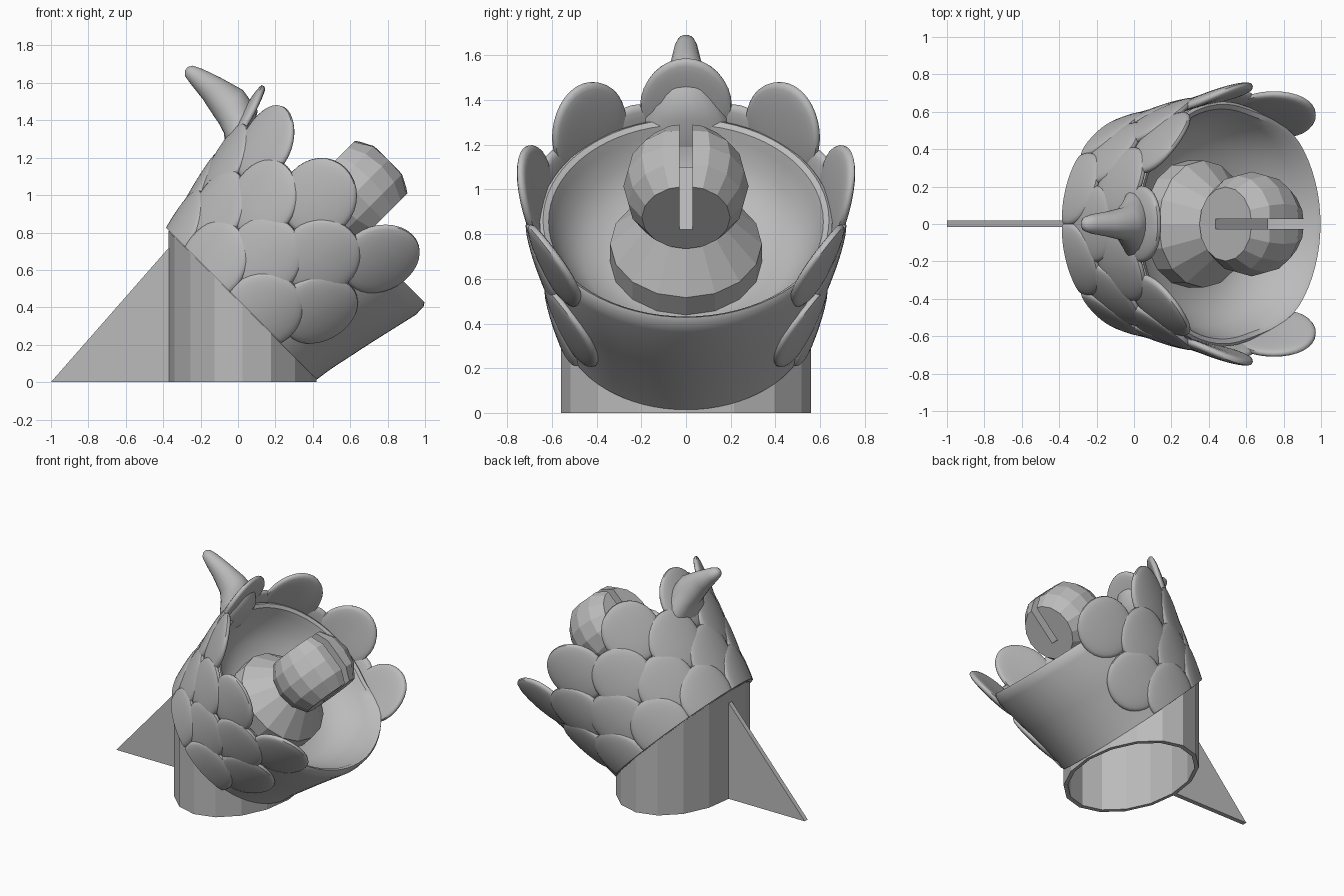
import bpy, bmesh, math
from math import sin, cos, pi, radians
from mathutils import Matrix, Vector

cube = bpy.data.objects.get("Cube")
if cube:
    bpy.data.objects.remove(cube, do_unlink=True)

grey = bpy.data.materials.new("plain grey")
grey.use_nodes = True
grey.diffuse_color = (0.5, 0.5, 0.5, 1)
grey.node_tree.nodes["Principled BSDF"].inputs["Base Color"].default_value = (0.5, 0.5, 0.5, 1)

# Flower frame: local z is the cup axis, tilted 45 degrees; local x points up and back
S = math.sqrt(0.5)
TILT = Matrix(((-S, 0, S, 0.025), (0, -1, 0, 0), (S, 0, S, 0.41), (0, 0, 0, 1)))


def finish(name, bm, matrix=None, smooth=None):
    bmesh.ops.remove_doubles(bm, verts=bm.verts, dist=1e-5)
    if matrix:
        bm.transform(matrix)
    bmesh.ops.recalc_face_normals(bm, faces=bm.faces)
    mesh = bpy.data.meshes.new(name)
    bm.to_mesh(mesh)
    bm.free()
    mesh.materials.append(grey)
    obj = bpy.data.objects.new(name, mesh)
    bpy.context.collection.objects.link(obj)
    if smooth:
        bpy.ops.object.select_all(action='DESELECT')
        obj.select_set(True)
        bpy.context.view_layer.objects.active = obj
        bpy.ops.object.shade_smooth_by_angle(angle=radians(smooth))
    return obj


def loft(name, rings, closed=False, matrix=None, smooth=None):
    """Skin a list of equal rings; cap the ends unless closed."""
    bm = bmesh.new()
    rows = [[bm.verts.new(p) for p in ring] for ring in rings]
    n = len(rows[0])
    pairs = list(zip(rows, rows[1:]))
    if closed:
        pairs.append((rows[-1], rows[0]))
    else:
        bm.faces.new(rows[0])
        bm.faces.new(rows[-1])
    for a, b in pairs:
        for i in range(n):
            j = (i + 1) % n
            bm.faces.new((a[i], a[j], b[j], b[i]))
    return finish(name, bm, matrix, smooth)


def circle(r, n, z=0.0):
    return [(r * cos(2 * pi * i / n), r * sin(2 * pi * i / n), z) for i in range(n)]


# Hollow oval stem with a slanted top
def stem_ring(r, top):
    pts = []
    for x, y, _ in circle(r, 16):
        x = x * S + 0.025
        pts.append((x, y, 0.435 - x if top else 0))
    return pts


loft("stem_tube", [stem_ring(0.56, False), stem_ring(0.56, True),
                   stem_ring(0.525, True), stem_ring(0.525, False)], closed=True)

# Thin triangular fin behind the stem
loft("back_fin", [[(-1, y, 0), (-0.36, y, 0), (-0.36, y, 0.73)] for y in (-0.015, 0.02)])


# Cup with a longer lip at the lower front
def cup_profile(k):
    return [(0.56, 0), (0.575, 0.1), (0.628, 0.35), (0.655 + 0.035 * k, 0.6 + 0.02 * k),
            (0.655 + 0.033 * k, 0.63 + 0.05 * k), (0.64 + 0.035 * k, 0.64 + 0.06 * k),
            (0.615 + 0.04 * k, 0.63 + 0.055 * k), (0.595 + 0.02 * k, 0.59),
            (0.55, 0.5), (0.46, 0.42), (0.34, 0.38), (0, 0.38),
            (0, 0.3), (0.49, 0.25), (0.53, 0)]


cup = []
for i in range(72):
    a = 2 * pi * i / 72
    t = (abs(math.degrees(a) - 180) - 40) / 35
    t = 1 - min(max(t, 0), 1)
    k = t * t * (3 - 2 * t)
    cup.append([(r * cos(a), r * sin(a), u) for r, u in cup_profile(k)])
loft("flower_cup", cup, closed=True, matrix=TILT, smooth=40)


# Rounded overlapping petals
def petal(name, angle, u0, r0, half_w=0.205, half_l=0.215, thick=0.032):
    bm = bmesh.new()
    bmesh.ops.create_uvsphere(bm, u_segments=32, v_segments=14, radius=1)
    for v in bm.verts:
        q, p = v.co.x * half_w, v.co.y * half_l
        t = math.copysign(abs(v.co.z) ** 0.6, v.co.z) * thick
        v.co = (r0 + 0.25 * p + t - 0.35 * q * q / r0, q, u0 + p)
    # Trim whatever would hang below the stem top
    bmesh.ops.bisect_plane(bm, geom=bm.verts[:] + bm.edges[:] + bm.faces[:],
                           plane_co=(0, 0, 0.003), plane_no=(0, 0, 1), clear_inner=True)
    bmesh.ops.holes_fill(bm, edges=[e for e in bm.edges if e.is_boundary])
    finish(name, bm, TILT @ Matrix.Rotation(radians(angle), 4, 'Z'), smooth=50)


ROWS = [("first", 0.06, 0.57, (20, 60, 100)),
        ("second", 0.27, 0.61, (0, 40, 80, 120)),
        ("third", 0.48, 0.655, (20, 60, 100)),
        ("fourth", 0.695, 0.695, (0, 40, 80, 120))]
for row, u, r, angles in ROWS:
    for a in angles:
        if a == 0:
            petal(f"{row}_row_petal_top", 0, u, r)
            continue
        for side, sign in (("left", -1), ("right", 1)):
            petal(f"{row}_row_petal_{side}_{a}", sign * a, u, r)

# Horn growing backwards from the top petal: x, z, half height, half width
PATH = [(-0.277, 1.675, 0.012, 0.015), (-0.262, 1.664, 0.035, 0.038),
        (-0.225, 1.637, 0.05, 0.052), (-0.14, 1.57, 0.075, 0.068),
        (-0.05, 1.49, 0.105, 0.09), (0.0, 1.42, 0.11, 0.14),
        (0.0, 1.32, 0.075, 0.19), (-0.03, 1.2, 0.04, 0.17)]
horn = []
for i, (x, z, h, w) in enumerate(PATH):
    a, b = PATH[max(i - 1, 0)], PATH[min(i + 1, len(PATH) - 1)]
    d = Vector((b[0] - a[0], 0, b[1] - a[1])).normalized()
    nx, nz = -d.z, d.x
    horn.append([(x + nx * h * cx, w * cy, z + nz * h * cx) for cx, cy, _ in circle(1, 20)])
loft("top_horn", horn, smooth=60)

# Faceted pedestal in the cup
loft("centre_pedestal", [circle(0.34, 16, 0.32), circle(0.34, 16, 0.49),
                         circle(0.15, 16, 0.7)], matrix=TILT)

# Faceted ball with flat ends, and a slot cut through its front
ball_rings = []
for lat in (-45, -22.5, 0, 22.5, 45):
    r, v = 0.28 * cos(radians(lat)), 0.28 * sin(radians(lat))
    ball_rings.append([(v, y, min(0.855 + z, 1.1)) for z, y, _ in circle(r, 16)])
ball = loft("centre_ball", ball_rings, matrix=TILT)

cutter = loft("slot_cutter", [[(x, y, z) for x, y in ((-1, -0.028), (1, -0.028), (1, 0.028), (-1, 0.028))]
                              for z in (0.78, 1.5)], matrix=TILT)
cutter.hide_render = True
cut = ball.modifiers.new("slot", 'BOOLEAN')
cut.operation = 'DIFFERENCE'
cut.solver = 'EXACT'
cut.object = cutter
bpy.context.view_layer.update()
result = bpy.data.meshes.new_from_object(ball.evaluated_get(bpy.context.evaluated_depsgraph_get()))
ball.modifiers.clear()
ball.data = result
bpy.data.objects.remove(cutter, do_unlink=True)
